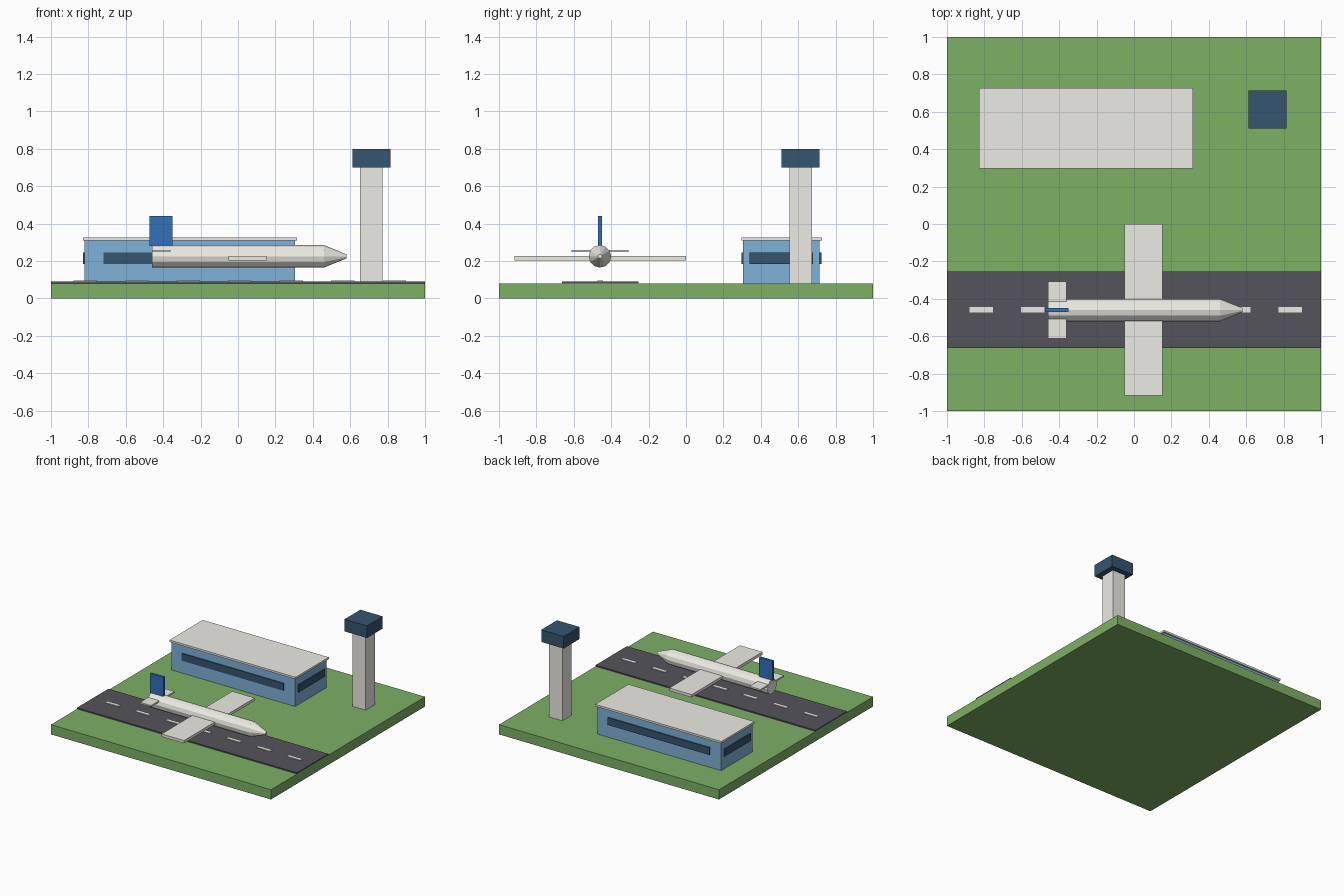
import bpy, math

if "Cube" in bpy.data.objects:
    bpy.data.objects.remove(bpy.data.objects["Cube"])


def mat(name, r, g, b):
    m = bpy.data.materials.new(name)
    m.diffuse_color = (r, g, b, 1)
    m.use_nodes = True
    m.node_tree.nodes["Principled BSDF"].inputs["Base Color"].default_value = m.diffuse_color
    return m


GREEN = mat("grass", 0.205, 0.434, 0.13)
ASPHALT = mat("asphalt", 0.088, 0.088, 0.105)
BLUE = mat("wall_blue", 0.216, 0.44, 0.70)
GLASS = mat("dark_glass", 0.035, 0.09, 0.162)
FIN = mat("fin_blue", 0.032, 0.16, 0.49)
WHITE = mat("off_white", 0.84, 0.83, 0.77)


def box(name, x, y, z, material):
    """Box from (min, max) ranges on each axis."""
    bpy.ops.mesh.primitive_cube_add(size=1, location=[sum(r) / 2 for r in (x, y, z)])
    o = bpy.context.object
    o.name = name
    o.scale = [r[1] - r[0] for r in (x, y, z)]
    bpy.ops.object.transform_apply(location=False, rotation=False, scale=True)
    o.data.materials.append(material)
    return o


def cone_x(name, x, r1, r2, y, z, material):
    """12-sided cone frustum lying along x."""
    bpy.ops.mesh.primitive_cone_add(vertices=12, radius1=r1, radius2=r2, depth=x[1] - x[0],
                                    location=(sum(x) / 2, y, z), rotation=(0, math.pi / 2, 0))
    o = bpy.context.object
    o.name = name
    o.data.materials.append(material)
    return o


# Ground slab, runway and centre line dashes
box("ground", (-1, 1), (-1, 1), (0, 0.08), GREEN)
box("runway", (-1, 1), (-0.662, -0.254), (0.08, 0.09), ASPHALT)
for i in range(7):
    cx = -0.817 + i * 0.2755
    box(f"runway_dash_{i + 1}", (cx - 0.0625, cx + 0.0625), (-0.473, -0.443), (0.09, 0.095), WHITE)

# Terminal: walls, overhanging roof, window bands slightly proud of the walls
box("terminal", (-0.82, 0.306), (0.305, 0.715), (0.08, 0.31), BLUE)
box("terminal_roof", (-0.83, 0.316), (0.296, 0.727), (0.31, 0.326), WHITE)
for name, y in (("front", (0.297, 0.305)), ("back", (0.715, 0.724))):
    box(f"terminal_window_{name}", (-0.72, 0.206), y, (0.185, 0.245), GLASS)
for name, x in (("left", (-0.829, -0.82)), ("right", (0.306, 0.315))):
    box(f"terminal_window_{name}", x, (0.34, 0.68), (0.185, 0.245), GLASS)

# Control tower
box("tower_shaft", (0.652, 0.772), (0.553, 0.673), (0.08, 0.70), WHITE)
box("tower_cab", (0.611, 0.815), (0.511, 0.715), (0.70, 0.80), GLASS)

# Aircraft: fuselage, nose, wing, tailplane and fin
PY, PZ = -0.46, 0.225
cone_x("fuselage", (-0.46, 0.46), 0.06, 0.06, PY, PZ, WHITE)
cone_x("nose", (0.46, 0.58), 0.06, 0.011, PY, PZ, WHITE)
box("wing", (-0.052, 0.152), (PY - 0.458, PY + 0.46), (0.203, 0.226), WHITE)
box("tailplane", (-0.461, -0.361), (PY - 0.152, PY + 0.152), (0.248, 0.26), WHITE)
box("tail_fin", (-0.472, -0.35), (PY - 0.01, PY + 0.01), (0.28, 0.44), FIN)
